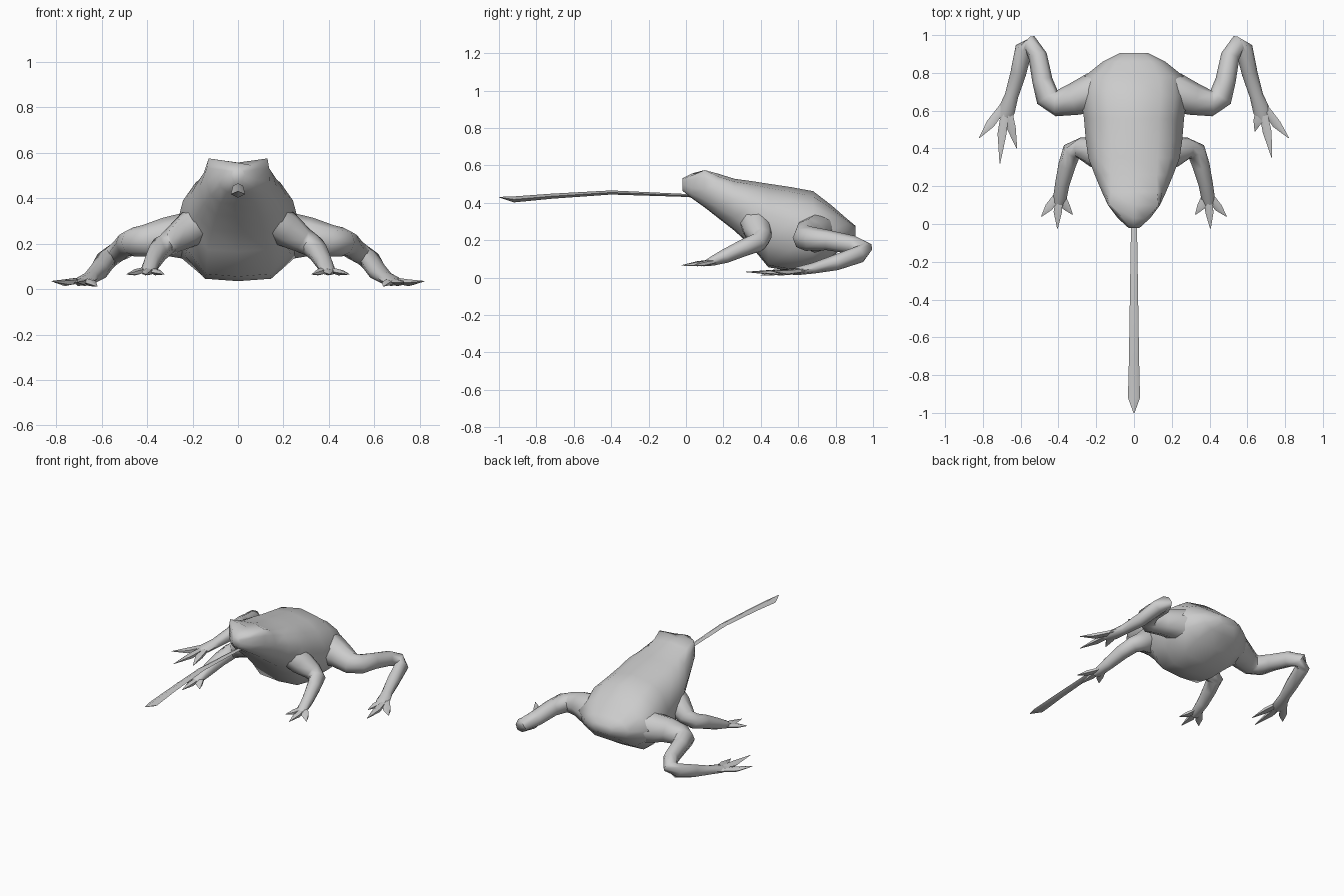
import bpy, bmesh, math
from mathutils import Vector

skin = bpy.data.materials.new("grey_skin")
skin.diffuse_color = (0.6, 0.6, 0.6, 1)


def loft(name, rings):
    """Skin a list of equal vertex rings and cap both ends."""
    bm = bmesh.new()
    vr = [[bm.verts.new(p) for p in ring] for ring in rings]
    n = len(vr[0])
    for a, b in zip(vr, vr[1:]):
        for i in range(n):
            j = (i + 1) % n
            bm.faces.new((a[i], a[j], b[j], b[i]))
    bm.faces.new(vr[0])
    bm.faces.new(vr[-1])
    bmesh.ops.recalc_face_normals(bm, faces=bm.faces)
    me = bpy.data.meshes.new(name)
    bm.to_mesh(me)
    bm.free()
    me.materials.append(skin)
    ob = bpy.data.objects.new(name, me)
    bpy.context.collection.objects.link(ob)
    bpy.ops.object.select_all(action='DESELECT')
    ob.select_set(True)
    bpy.context.view_layer.objects.active = ob
    bpy.ops.object.shade_smooth_by_angle(angle=math.radians(65))
    return ob


def tube(name, path, side=1, sides=8, flat=1.0):
    """Tapered limb through (x, y, z, radius[, flatness]) points."""
    pts = [Vector((p[0] * side, p[1], p[2])) for p in path]
    rings = []
    for i, c in enumerate(pts):
        t = (pts[min(i + 1, len(pts) - 1)] - pts[max(i - 1, 0)]).normalized()
        u = t.cross(Vector((0, 0, 1))).normalized()
        v = u.cross(t)
        r = path[i][3]
        f = path[i][4] if len(path[i]) > 4 else flat
        rings.append([c + u * r * math.cos(a) + v * r * f * math.sin(a)
                      for a in (2 * math.pi * k / sides for k in range(sides))])
    return loft(name, rings)


# Body and head: y, half width, bottom, widest height, top, top flatness
sections = [
    (-0.02, 0.03, 0.465, 0.50, 0.530, 0.6),
    (0.03, 0.085, 0.425, 0.48, 0.556, 0.7),
    (0.10, 0.138, 0.375, 0.47, 0.575, 0.94),
    (0.17, 0.170, 0.32, 0.45, 0.556, 0.72),
    (0.26, 0.208, 0.25, 0.42, 0.528, 0.58),
    (0.35, 0.242, 0.165, 0.39, 0.516, 0.52),
    (0.44, 0.255, 0.055, 0.34, 0.502, 0.5),
    (0.56, 0.265, 0.035, 0.30, 0.484, 0.5),
    (0.68, 0.285, 0.05, 0.26, 0.462, 0.5),
    (0.78, 0.265, 0.11, 0.25, 0.385, 0.5),
    (0.86, 0.165, 0.175, 0.25, 0.315, 0.55),
    (0.905, 0.075, 0.215, 0.25, 0.278, 0.6),
]
rings = []
for y, w, zb, zm, zt, f in sections:
    boxy = f > 0.9                      # brow corners stand above the crown
    half = [(0.55 * w, zb + 0.04 * (zm - zb)), (0.88 * w, zb + 0.42 * (zm - zb)),
            (w, zm), (0.5 * (1 + f) * w, zm + 0.6 * (zt - zm)),
            (f * w, zt - (0 if boxy else 0.14) * (zt - zm))]
    half[3] = (half[3][0] + 0.02 * w, half[3][1])
    rings.append([(0, y, zb)] + [(x, y, z) for x, z in half]
                 + [(0, y, zt - (0.018 if boxy else 0))]
                 + [(-x, y, z) for x, z in reversed(half)])
loft("body", rings)

# Long outstretched tongue
tube("tongue", [(0, 0.12, 0.43, 0.014), (0, -0.02, 0.44, 0.016), (0, -0.40, 0.455, 0.022),
                (0, -0.72, 0.435, 0.027), (0, -0.92, 0.418, 0.032), (0, -1.0, 0.43, 0.003)],
     sides=4, flat=0.5)

hind = [(0.12, 0.72, 0.235, 0.10), (0.22, 0.695, 0.235, 0.105), (0.32, 0.66, 0.23, 0.085),
        (0.41, 0.64, 0.212, 0.07), (0.458, 0.67, 0.208, 0.064), (0.485, 0.76, 0.20, 0.054),
        (0.51, 0.89, 0.175, 0.05), (0.55, 0.955, 0.15, 0.046), (0.583, 0.93, 0.125, 0.046),
        (0.612, 0.80, 0.08, 0.042), (0.648, 0.68, 0.05, 0.036, 0.8),
        (0.675, 0.60, 0.036, 0.045, 0.5), (0.69, 0.55, 0.028, 0.03, 0.4)]
fore = [(0.14, 0.36, 0.31, 0.08), (0.21, 0.38, 0.265, 0.08), (0.285, 0.40, 0.215, 0.058),
        (0.33, 0.385, 0.188, 0.052), (0.355, 0.31, 0.16, 0.046), (0.38, 0.21, 0.115, 0.038),
        (0.392, 0.14, 0.088, 0.036, 0.7), (0.40, 0.10, 0.074, 0.028, 0.5)]
hind_toes = {1: [(0.82, 0.455), (0.73, 0.35), (0.64, 0.49)],
             -1: [(0.82, 0.455), (0.71, 0.32), (0.62, 0.40)]}
fore_toes = [(0.49, 0.04), (0.405, -0.025), (0.325, 0.05)]

for s, label in ((1, "right"), (-1, "left")):
    tube(f"{label}_hind_leg", hind, s)
    tube(f"{label}_front_leg", fore, s)
    # Pointed toes fan out from each foot
    for i, (x, y) in enumerate(hind_toes[s]):
        o = (x - 0.70) * 0.25
        tube(f"{label}_hind_toe_{i + 1}",
             [(0.675 + o * 0.3, 0.63, 0.04, 0.022),
              (0.4 * x + 0.6 * (0.685 + o), 0.4 * y + 0.6 * 0.58, 0.028, 0.026),
              (x, y, (0.035, 0.03, 0.012)[i], 0.002)], s, 5, 0.6)
    for i, (x, y) in enumerate(fore_toes):
        o = (x - 0.40) * 0.25
        tube(f"{label}_front_toe_{i + 1}",
             [(0.39 + o * 0.3, 0.16, 0.088, 0.02),
              (0.4 * x + 0.6 * (0.398 + o), 0.4 * y + 0.6 * 0.12, 0.074, 0.024),
              (x, y, 0.065, 0.002)], s, 5, 0.6)
